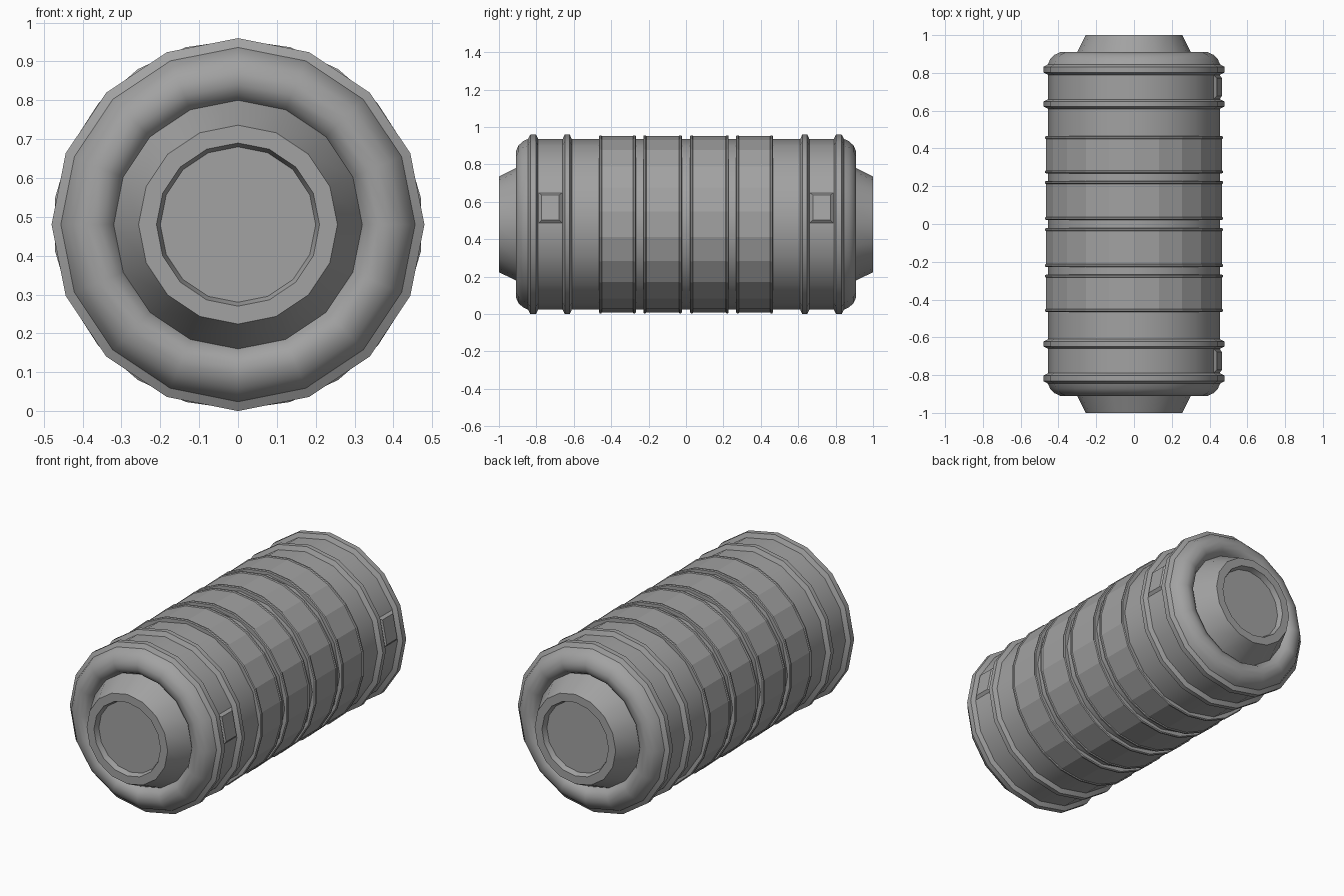
import bpy
import math
from mathutils import Vector, Matrix

if "Cube" in bpy.data.objects:
    bpy.data.objects.remove(bpy.data.objects["Cube"])

CZ = 0.48  # height of the long axis

grey = bpy.data.materials.new("grey_metal")
grey.diffuse_color = (0.36, 0.36, 0.36, 1.0)
grey.use_nodes = True
grey.node_tree.nodes["Principled BSDF"].inputs["Base Color"].default_value = grey.diffuse_color


def make(name, verts, faces, smooth=None):
    me = bpy.data.meshes.new(name)
    me.from_pydata(verts, [], faces)
    me.materials.append(grey)
    ob = bpy.data.objects.new(name, me)
    bpy.context.collection.objects.link(ob)
    bpy.ops.object.select_all(action='DESELECT')
    ob.select_set(True)
    bpy.context.view_layer.objects.active = ob
    bpy.ops.object.mode_set(mode='EDIT')
    bpy.ops.mesh.select_all(action='SELECT')
    bpy.ops.mesh.normals_make_consistent(inside=False)
    bpy.ops.object.mode_set(mode='OBJECT')
    if smooth:
        bpy.ops.object.shade_smooth_by_angle(angle=math.radians(smooth))
    return ob


def lathe(name, profile, n, smooth=None):
    """Turn (y, radius) points about the long axis, closing both ends."""
    verts, faces = [], []
    for y, r in profile:
        for k in range(n):
            a = 2 * math.pi * k / n
            verts.append((r * math.sin(a), y, CZ + r * math.cos(a)))
    for i in range(len(profile) - 1):
        for k in range(n):
            k2 = (k + 1) % n
            faces.append((i * n + k, i * n + k2, (i + 1) * n + k2, (i + 1) * n + k))
    last = (len(profile) - 1) * n
    faces += [tuple(range(n)), tuple(range(last, last + n))]
    return make(name, verts, faces, smooth)


# Main shell: half profile from the middle to the recessed end disc, mirrored
half = [
    (0.61, 0.455), (0.622, 0.48), (0.648, 0.48), (0.66, 0.455),   # inner rib
    (0.79, 0.455), (0.802, 0.48), (0.832, 0.48), (0.845, 0.456),  # outer rib
    (0.872, 0.444), (0.895, 0.422), (0.91, 0.39),                 # rounded shoulder
    (0.908, 0.36), (0.895, 0.335), (0.87, 0.32),
    (1.0, 0.256), (1.0, 0.21), (0.97, 0.20),                      # end cone and recess
]
lathe("shell", [(-y, r) for y, r in reversed(half)] + half, 16, 35)

# Four faceted grip bands with a thin lip at each edge
for i, (a, b) in enumerate([(-0.465, -0.268), (-0.228, -0.022),
                            (0.022, 0.228), (0.268, 0.465)]):
    lathe(f"grip_band_{i + 1}", [
        (a, 0.45), (a, 0.471), (a + 0.004, 0.476), (a + 0.012, 0.476),
        (a + 0.016, 0.471), (b - 0.016, 0.471), (b - 0.012, 0.476),
        (b - 0.004, 0.476), (b, 0.471), (b, 0.45)], 22)

# Bevelled side plates sitting on one facet near each end
tilt = Matrix.Rotation(-math.radians(11.25), 4, 'Y')
for side, label in ((-1, "front"), (1, "back")):
    verts = []
    for r, hy, hz in ((0.43, 0.064, 0.082), (0.446, 0.064, 0.082), (0.461, 0.047, 0.069)):
        for sy, sz in ((-1, -1), (1, -1), (1, 1), (-1, 1)):
            p = tilt @ Vector((r, 0, sz * hz))
            verts.append((p.x, side * 0.725 + sy * hy, CZ + p.z))
    faces = [(0, 1, 2, 3), (8, 9, 10, 11)]
    for i in (0, 4):
        for k in range(4):
            k2 = (k + 1) % 4
            faces.append((i + k, i + k2, i + 4 + k2, i + 4 + k))
    make(f"{label}_side_plate", verts, faces)
